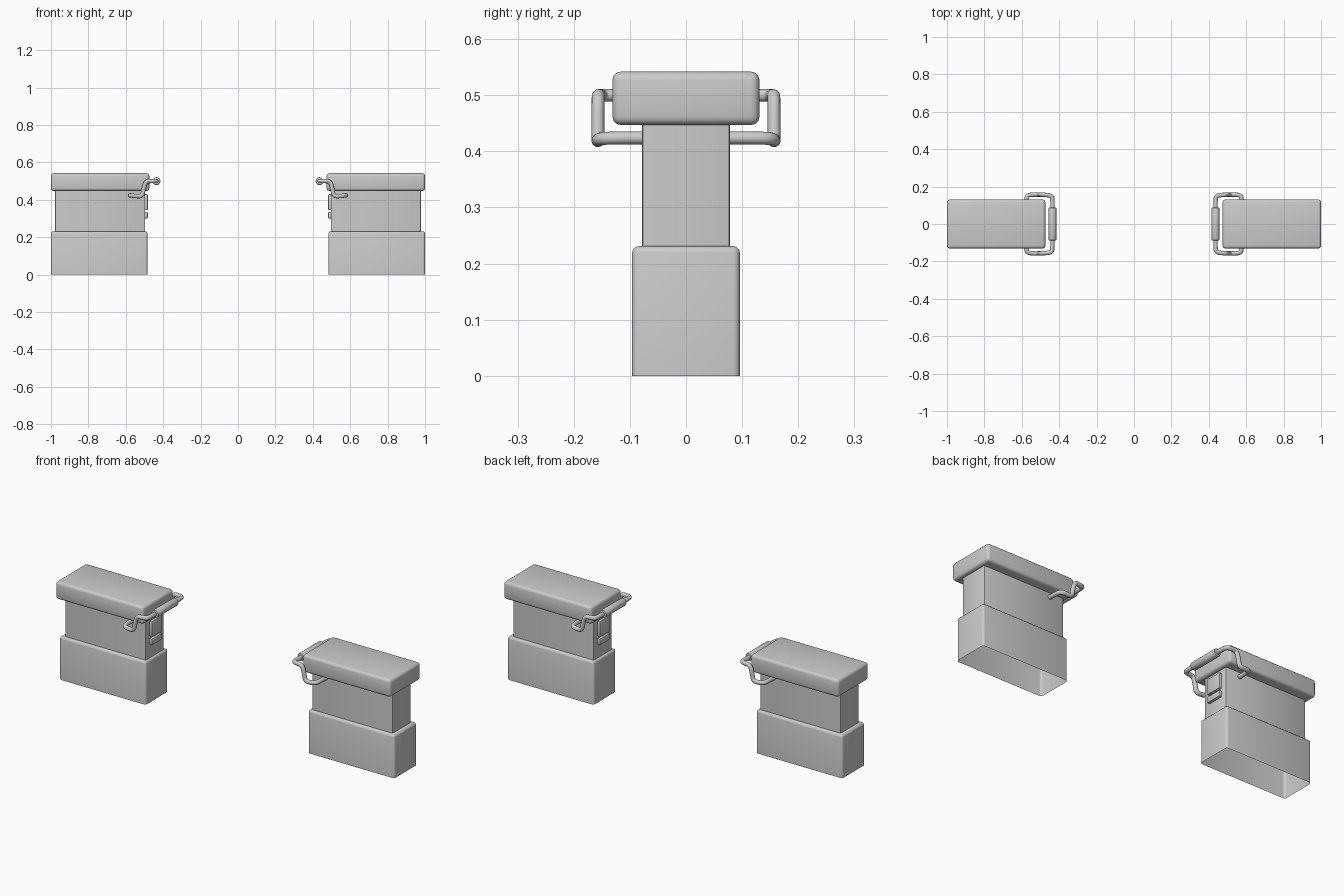
import bpy, bmesh
from mathutils import Vector

if "Cube" in bpy.data.objects:
    bpy.data.objects.remove(bpy.data.objects["Cube"])


def finish(ob):
    """Smooth shade and mirror the part to the other post."""
    bpy.ops.object.select_all(action='DESELECT')
    ob.select_set(True)
    bpy.context.view_layer.objects.active = ob
    bpy.ops.object.shade_smooth_by_angle(angle=0.7)
    m = ob.modifiers.new("mirror", 'MIRROR')
    m.use_mirror_merge = False


def box(name, lo, hi, bevel, segs=3, drop=()):
    """Rounded box between two corners; drop lists open sides (-1 bottom, 1 top)."""
    bm = bmesh.new()
    bmesh.ops.create_cube(bm, size=1)
    lo, hi = Vector(lo), Vector(hi)
    for v in bm.verts:
        v.co = (lo + hi) / 2 + v.co * (hi - lo)
    bm.normal_update()
    gone = [f for f in bm.faces if round(f.normal.z) in drop and abs(f.normal.z) > 0.5]
    if gone:
        bmesh.ops.delete(bm, geom=gone, context='FACES_ONLY')
    edges = [e for e in bm.edges if len(e.link_faces) == 2]
    bmesh.ops.bevel(bm, geom=edges, offset=bevel, segments=segs, profile=0.5,
                    affect='EDGES', clamp_overlap=True)
    me = bpy.data.meshes.new(name)
    bm.to_mesh(me)
    bm.free()
    ob = bpy.data.objects.new(name, me)
    bpy.context.collection.objects.link(ob)
    finish(ob)
    return ob


def tube(name, pts, radius):
    """Round wire following a smooth path."""
    cu = bpy.data.curves.new(name, 'CURVE')
    cu.dimensions = '3D'
    cu.bevel_depth = radius
    cu.bevel_resolution = 4
    cu.use_fill_caps = True
    sp = cu.splines.new('NURBS')
    sp.points.add(len(pts) - 1)
    for p, co in zip(sp.points, pts):
        p.co = (*co, 1)
    sp.order_u = 3
    sp.use_endpoint_u = True
    sp.resolution_u = 5
    ob = bpy.data.objects.new(name, cu)
    bpy.context.collection.objects.link(ob)
    bpy.ops.object.select_all(action='DESELECT')
    ob.select_set(True)
    bpy.context.view_layer.objects.active = ob
    bpy.ops.object.convert(target='MESH')
    ob = bpy.context.object
    ob.name = name
    finish(ob)


# Hollow base, post shaft and cap
box("base", (0.484, -0.096, 0), (1.0, 0.096, 0.231), 0.012, drop=(-1,))
box("shaft", (0.496, -0.078, 0.22), (0.978, 0.078, 0.46), 0.004, 2, drop=(-1, 1))
box("cap", (0.474, -0.131, 0.447), (1.0, 0.131, 0.542), 0.015)

# Latch plates on the inner end of the shaft
box("upper_plate", (0.482, -0.045, 0.345), (0.505, 0.045, 0.43), 0.005, 2)
box("lower_plate", (0.482, -0.045, 0.301), (0.505, 0.045, 0.335), 0.005, 2)

# Bent wire bail around the cap
half = [(0.578, 0.07, 0.424), (0.578, 0.12, 0.424), (0.572, 0.152, 0.423),
        (0.55, 0.157, 0.42), (0.512, 0.157, 0.418), (0.505, 0.157, 0.455),
        (0.494, 0.157, 0.499), (0.465, 0.155, 0.5), (0.438, 0.15, 0.5),
        (0.436, 0.12, 0.5), (0.436, 0.08, 0.5)]
tube("bail", half + [(x, -y, z) for x, y, z in reversed(half)], 0.0115)

# Grip sleeve on the bail
bm = bmesh.new()
bmesh.ops.create_cone(bm, cap_ends=True, segments=20, radius1=0.021,
                      radius2=0.021, depth=0.176)
rims = [e for e in bm.edges if abs(e.verts[0].co.z - e.verts[1].co.z) < 1e-5]
bmesh.ops.bevel(bm, geom=rims, offset=0.005, segments=2, profile=0.5, affect='EDGES')
for v in bm.verts:
    x, y, z = v.co
    v.co = (0.436 + x, z, 0.5 - y)
bmesh.ops.recalc_face_normals(bm, faces=bm.faces)
me = bpy.data.meshes.new("grip")
bm.to_mesh(me)
bm.free()
grip = bpy.data.objects.new("grip", me)
bpy.context.collection.objects.link(grip)
finish(grip)
